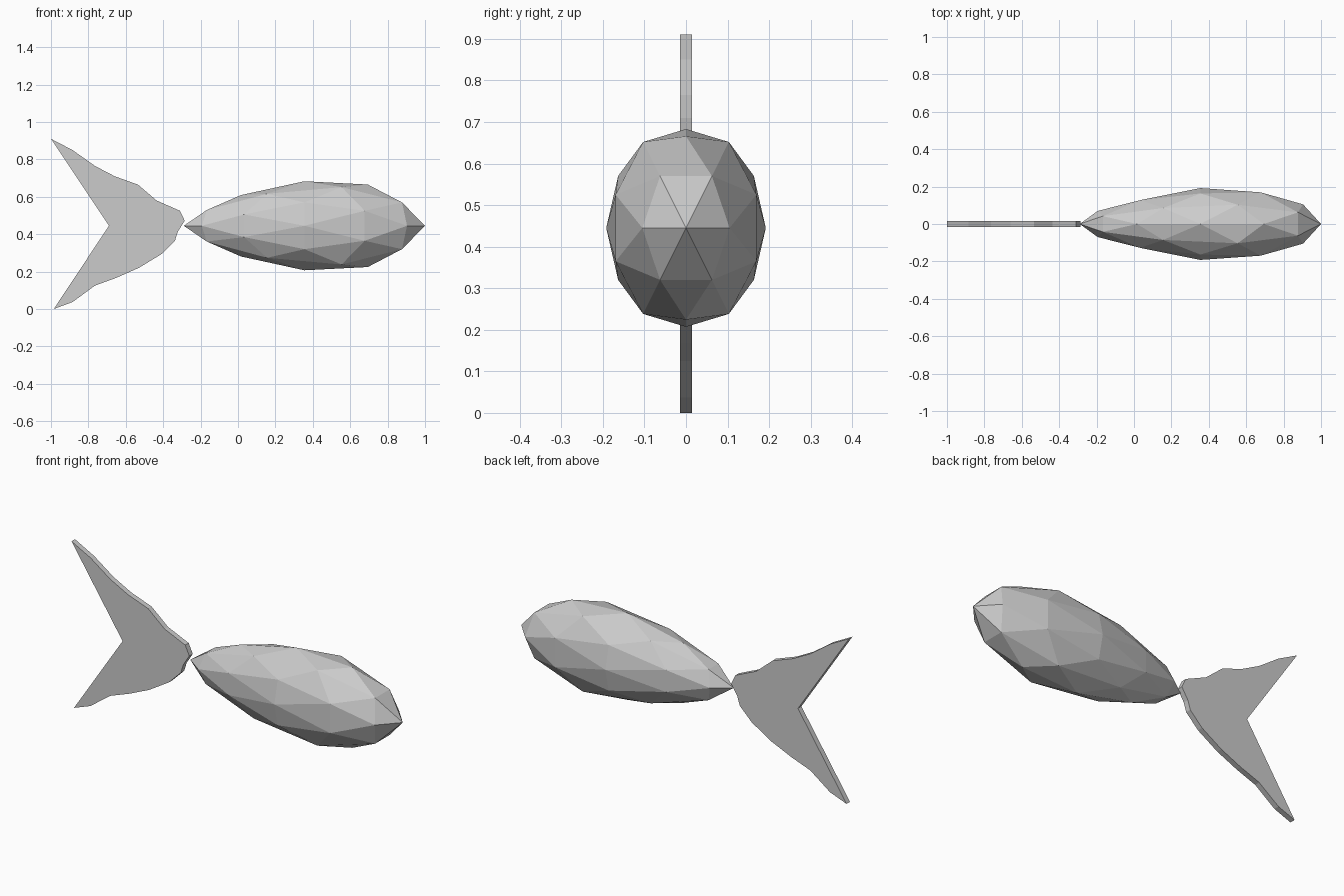
import bpy, bmesh, math
from itertools import product
from mathutils import Vector

if "Cube" in bpy.data.objects:
    bpy.data.objects.remove(bpy.data.objects["Cube"])


def finish(bm, name):
    bmesh.ops.recalc_face_normals(bm, faces=bm.faces)
    me = bpy.data.meshes.new(name)
    bm.to_mesh(me)
    bm.free()
    ob = bpy.data.objects.new(name, me)
    bpy.context.collection.objects.link(ob)
    return ob


# Body: 80-face icosphere with an edge midpoint at nose and tail, shaped to a teardrop
phi = (1 + 5 ** 0.5) / 2
points = set()
for base in ((phi, 1, 0), (1, 0, 0), (phi + 1, 1, phi)):
    for signs in product((1, -1), repeat=3):
        p = [round(a * s, 6) + 0.0 for a, s in zip(base, signs)]
        for k in range(3):
            points.add(tuple(p[k:] + p[:k]))


def shape(p):
    u = Vector(p).normalized()
    # narrows toward the tail, slightly fuller behind the head
    f = 1 + 0.36 * u.x if u.x < 0 else 1 + 0.09 * math.sin(math.pi * u.x)
    return (0.355 + 0.645 * u.x, 0.192 * f * u.y, 0.445 + 0.238 * f * u.z)


bm = bmesh.new()
verts = {}
for p in sorted(points):
    verts[bm.verts.new(Vector(p).normalized())] = p
bmesh.ops.convex_hull(bm, input=bm.verts[:])
for v in bm.verts:
    v.co = shape(v.co)
finish(bm, "fish_body")

# Tail fin: flat forked outline extruded to a thin plate
outline = [(-1, .91), (-.885, .85), (-.765, .765), (-.66, .71), (-.535, .665),
           (-.435, .58), (-.31, .525), (-.285, .472), (-.322, .413), (-.337, .365),
           (-.41, .293), (-.53, .22), (-.65, .167), (-.765, .125), (-.885, .037),
           (-.985, 0), (-.69, .445)]
bm = bmesh.new()
face = bm.faces.new([bm.verts.new((x, -0.015, z)) for x, z in outline])
ext = bmesh.ops.extrude_face_region(bm, geom=[face])
moved = [g for g in ext["geom"] if isinstance(g, bmesh.types.BMVert)]
bmesh.ops.translate(bm, vec=(0, 0.03, 0), verts=moved)
# keep a closed solid if the first cap was consumed by the extrusion
bmesh.ops.holes_fill(bm, edges=[e for e in bm.edges if e.is_boundary])
finish(bm, "tail_fin")
